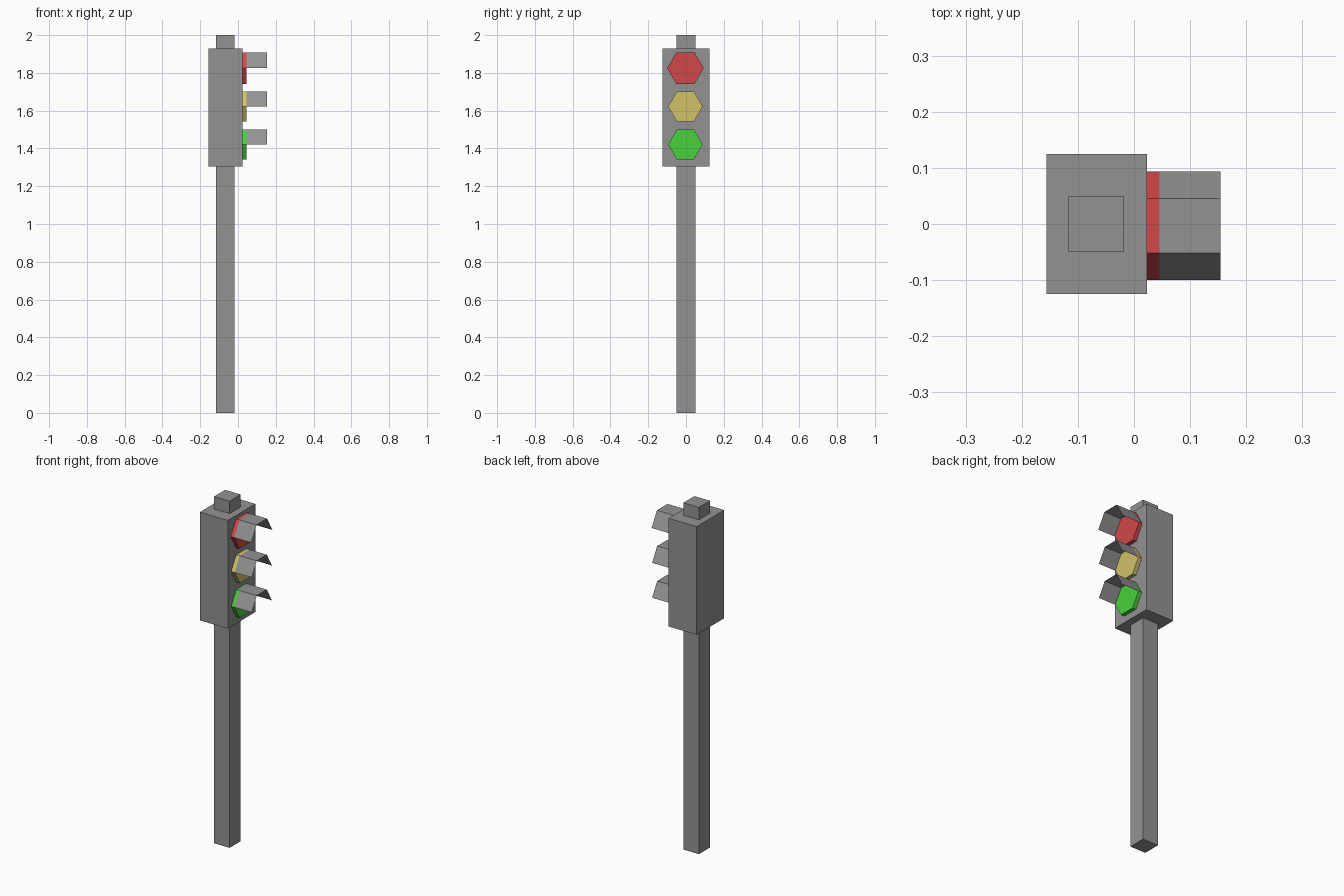
import bpy
import bmesh
from math import cos, sin, pi

if "Cube" in bpy.data.objects:
    bpy.data.objects.remove(bpy.data.objects["Cube"], do_unlink=True)


def material(name, color):
    mat = bpy.data.materials.new(name)
    mat.use_nodes = True
    mat.diffuse_color = (*color, 1)
    mat.node_tree.nodes["Principled BSDF"].inputs["Base Color"].default_value = (*color, 1)
    return mat


def add_object(name, bm, mat):
    mesh = bpy.data.meshes.new(name)
    bm.to_mesh(mesh)
    bm.free()
    mesh.materials.append(mat)
    obj = bpy.data.objects.new(name, mesh)
    bpy.context.scene.collection.objects.link(obj)
    return obj


def box(name, low, high, mat):
    bm = bmesh.new()
    bmesh.ops.create_cube(bm, size=1)
    for v in bm.verts:
        v.co = [(a + b) / 2 + c * (b - a) for a, b, c in zip(low, high, v.co)]
    return add_object(name, bm, mat)


def hex_points(z, radius, count):
    # Corners run from the +y side over the top
    return [(LENS_Y + radius * cos(i * pi / 3), z + radius * sin(i * pi / 3))
            for i in range(count)]


def lens(name, z, radius, mat):
    bm = bmesh.new()
    face = bm.faces.new([bm.verts.new((FACE_X, y, h)) for y, h in hex_points(z, radius, 6)])
    out = bmesh.ops.extrude_face_region(bm, geom=[face], use_keep_orig=True)
    for v in out["geom"]:
        if isinstance(v, bmesh.types.BMVert):
            v.co.x = LENS_X
    bmesh.ops.recalc_face_normals(bm, faces=bm.faces)
    return add_object(name, bm, mat)


def visor(name, z, radius, mat):
    # Open hood: the upper three sides of the hexagon, as a thin sheet
    bm = bmesh.new()
    rows = [[bm.verts.new((x, y, h)) for y, h in hex_points(z, radius, 4)]
            for x in (FACE_X, VISOR_X)]
    for i in range(3):
        bm.faces.new((rows[0][i], rows[1][i], rows[1][i + 1], rows[0][i + 1]))
    bm.normal_update()
    for f in bm.faces:
        if f.normal.z < 0:
            f.normal_flip()
    return add_object(name, bm, mat)


FACE_X, LENS_X, VISOR_X, LENS_Y = 0.023, 0.045, 0.154, -0.003

grey = material("grey metal", (0.29, 0.29, 0.29))
red = material("red glass", (0.64, 0.065, 0.07))
yellow = material("yellow glass", (0.64, 0.54, 0.14))
green = material("green glass", (0.065, 0.64, 0.045))

# Pole and signal housing
box("pole", (-0.117, -0.05, 0), (-0.018, 0.05, 2), grey)
box("housing", (-0.156, -0.125, 1.304), (FACE_X, 0.125, 1.928), grey)

# Lamps with their hoods
for label, z, radius, mat in (("red", 1.825, 0.0965, red),
                              ("yellow", 1.622, 0.0915, yellow),
                              ("green", 1.421, 0.0915, green)):
    lens(label + "_lens", z, radius, mat)
    visor(label + "_visor", z, radius, grey)
